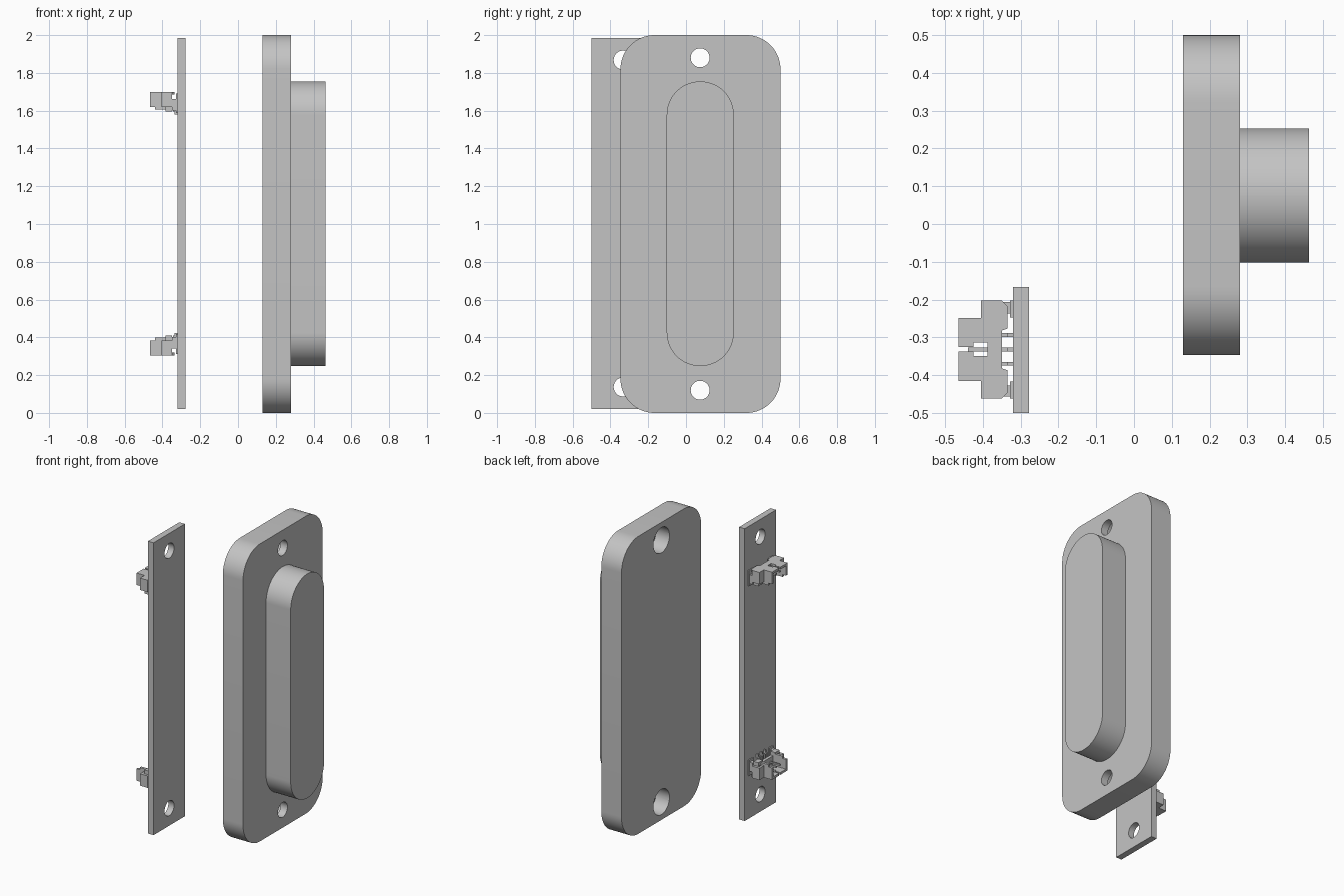
import bpy, bmesh, math
from mathutils import Vector, Matrix

cube = bpy.data.objects.get("Cube")
if cube:
    bpy.data.objects.remove(cube, do_unlink=True)

# One plain material
grey = bpy.data.materials.new("light grey")
grey.use_nodes = True
colour = (0.55, 0.55, 0.55, 1)
grey.diffuse_color = colour
grey.node_tree.nodes["Principled BSDF"].inputs["Base Color"].default_value = colour


def finish(bm, name, origin=(0, 0, 0)):
    bmesh.ops.recalc_face_normals(bm, faces=bm.faces)
    mesh = bpy.data.meshes.new(name)
    bm.to_mesh(mesh)
    bm.free()
    mesh.materials.append(grey)
    ob = bpy.data.objects.new(name, mesh)
    ob.location = origin
    bpy.context.collection.objects.link(ob)
    return ob


def prism(bm, points, direction):
    """Extrude a closed outline along a direction."""
    face = bm.faces.new([bm.verts.new(p) for p in points])
    ext = bmesh.ops.extrude_face_region(bm, geom=[face])
    verts = [g for g in ext["geom"] if isinstance(g, bmesh.types.BMVert)]
    bmesh.ops.translate(bm, verts=verts, vec=Vector(direction))


def box(bm, x, y, z):
    prism(bm, [(x[0], y[0], z[0]), (x[1], y[0], z[0]),
               (x[1], y[1], z[0]), (x[0], y[1], z[0])], (0, 0, z[1] - z[0]))


def rounded_slab(name, x, y, z, r, steps=16):
    """Slab facing x with rounded corners."""
    cy, cz = sum(y) / 2, sum(z) / 2
    hy, hz = (y[1] - y[0]) / 2 - r, (z[1] - z[0]) / 2 - r
    pts = []
    for k, (sy, sz) in enumerate([(1, 1), (-1, 1), (-1, -1), (1, -1)]):
        for i in range(steps + 1):
            a = (k + i / steps) * math.pi / 2
            pts.append((x[0], cy + sy * hy + r * math.cos(a),
                        cz + sz * hz + r * math.sin(a)))
    bm = bmesh.new()
    prism(bm, pts, (x[1] - x[0], 0, 0))
    bmesh.ops.remove_doubles(bm, verts=bm.verts, dist=0.0005)
    return finish(bm, name)


def drill(ob, y, z, r, x):
    """Cut a round hole along x."""
    bm = bmesh.new()
    place = Matrix.Translation(((x[0] + x[1]) / 2, y, z)) @ Matrix.Rotation(math.pi / 2, 4, 'Y')
    bmesh.ops.create_cone(bm, cap_ends=True, segments=40, radius1=r, radius2=r,
                          depth=x[1] - x[0], matrix=place)
    cutter = finish(bm, "hole_cutter")
    cutter.hide_render = True
    mod = ob.modifiers.new("hole", 'BOOLEAN')
    mod.operation, mod.solver, mod.object = 'DIFFERENCE', 'EXACT', cutter
    activate(ob)
    bpy.ops.object.modifier_apply(modifier=mod.name)
    bpy.data.objects.remove(cutter, do_unlink=True)


def activate(ob):
    bpy.ops.object.select_all(action='DESELECT')
    ob.select_set(True)
    bpy.context.view_layer.objects.active = ob


def smooth(ob):
    activate(ob)
    bpy.ops.object.shade_smooth_by_angle(angle=math.radians(30))


# Housing plate with counterbored screw holes
plate = rounded_slab("housing_plate", (0.13, 0.28), (-0.347, 0.5), (0, 2), 0.18)
for z in (0.12, 1.88):
    drill(plate, 0.075, z, 0.05, (0, 0.4))
    drill(plate, 0.075, z, 0.085, (0, 0.23))
smooth(plate)

# Raised oblong boss
smooth(rounded_slab("housing_boss", (0.28, 0.463), (-0.102, 0.253), (0.248, 1.755), 0.177, 24))

# Circuit board
bm = bmesh.new()
box(bm, (-0.32, -0.278), (-0.5, -0.167), (0.02, 1.985))
board = finish(bm, "circuit_board")
for z in (0.137, 1.868):
    drill(board, -0.333, z, 0.05, (-0.5, -0.1))
smooth(board)


def mirrored(bm, name):
    """Half part repeated across the board's width and height."""
    ob = finish(bm, name, (0, -0.332, 1.002))
    mod = ob.modifiers.new("mirror", 'MIRROR')
    mod.use_axis = (False, True, True)
    mod.use_clip = False
    mod.use_mirror_merge = False
    return ob


# Connector shells: slotted outer wall, side walls, ears and back wall
bm = bmesh.new()
outline = [(-.465, .006), (-.425, .006), (-.425, .018), (-.388, .018), (-.388, 0),
           (-.35, 0), (-.35, .05), (-.335, .055), (-.335, .115), (-.35, .13),
           (-.405, .13), (-.405, .083), (-.465, .083)]
prism(bm, [(x, y, 0.683) for x, y in outline], (0, 0, 0.015))
box(bm, (-.465, -.36), (.066, .083), (.618, .683))
box(bm, (-.405, -.39), (.083, .13), (.618, .683))
box(bm, (-.39, -.35), (.113, .13), (.618, .683))
box(bm, (-.37, -.35), (0, .113), (.618, .683))
box(bm, (-.44, -.35), (.066, .083), (.603, .618))
box(bm, (-.385, -.35), (.066, .113), (.593, .618))
mirrored(bm, "connector_shells")

# Metal side tabs and stepped contact pins
bm = bmesh.new()
box(bm, (-.35, -.32), (.095, .125), (.6, .66))
box(bm, (-.328, -.32), (.085, .13), (.585, .69))
for y0, y1 in ((0, .005), (.033, .043)):
    box(bm, (-.44, -.335), (y0, y1), (.645, .655))
    box(bm, (-.345, -.335), (y0, y1), (.593, .645))
    box(bm, (-.335, -.32), (y0, y1), (.578, .603))
mirrored(bm, "connector_contacts")
